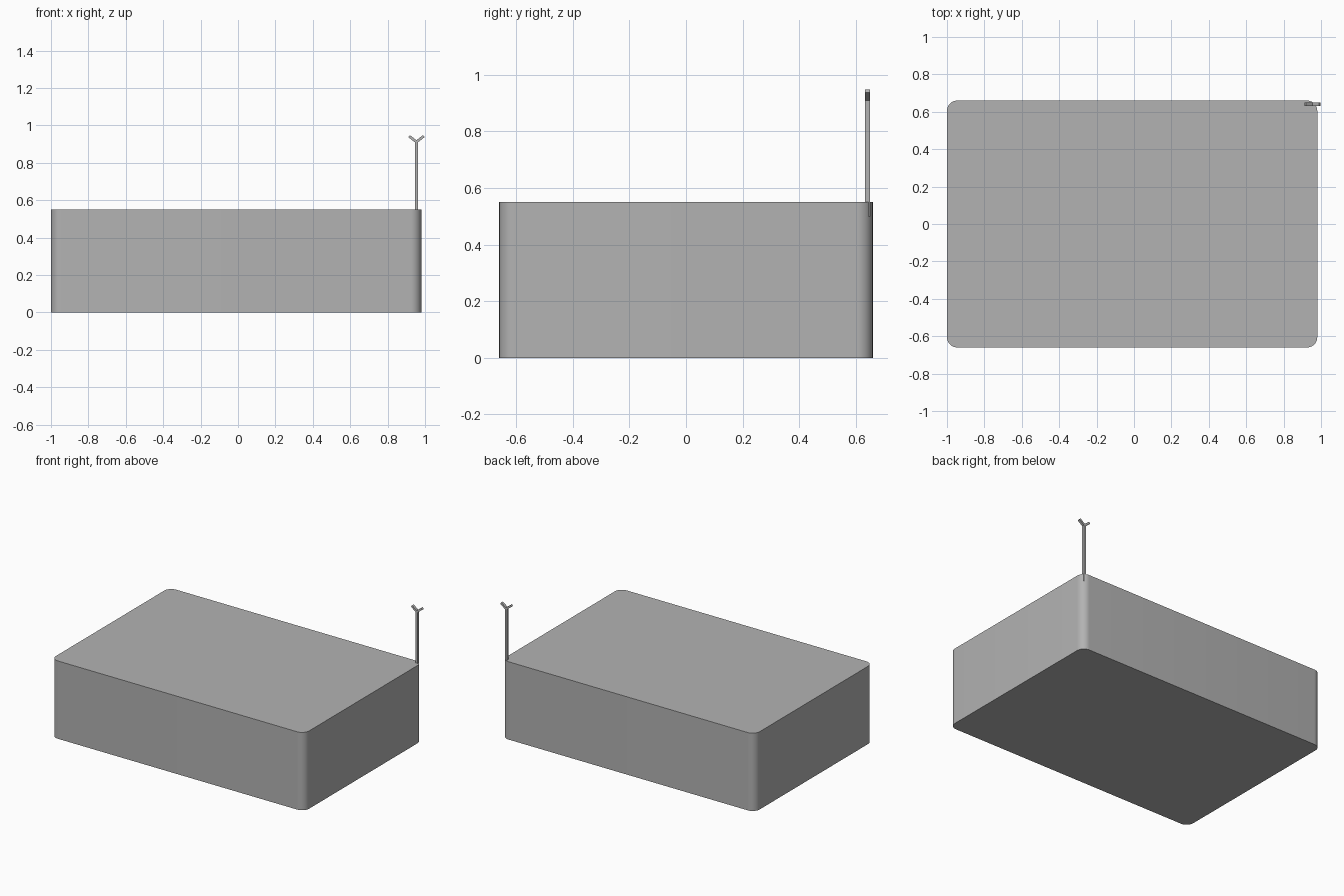
import bpy, bmesh, math
from mathutils import Matrix, Vector

if "Cube" in bpy.data.objects:
    bpy.data.objects.remove(bpy.data.objects["Cube"], do_unlink=True)

grey = bpy.data.materials.new("plain grey")
grey.use_nodes = True
colour = (0.45, 0.45, 0.45, 1)
grey.diffuse_color = colour
grey.node_tree.nodes["Principled BSDF"].inputs["Base Color"].default_value = colour


def make_object(name, bm):
    mesh = bpy.data.meshes.new(name)
    bm.to_mesh(mesh)
    bm.free()
    mesh.materials.append(grey)
    obj = bpy.data.objects.new(name, mesh)
    bpy.context.collection.objects.link(obj)
    return obj


def box(name, centre, size, tilt=0.0):
    bm = bmesh.new()
    bmesh.ops.create_cube(bm, size=1)
    bm.transform(Matrix.Translation(centre) @ Matrix.Rotation(tilt, 4, "Y")
                 @ Matrix.Diagonal((*size, 1)))
    return make_object(name, bm)


# Body: block with rounded vertical corners
body_size = Vector((1.98, 1.32, 0.55))
bm = bmesh.new()
bmesh.ops.create_cube(bm, size=1)
bm.transform(Matrix.Translation((-0.01, 0, body_size.z / 2))
             @ Matrix.Diagonal((*body_size, 1)))
uprights = [e for e in bm.edges if abs(e.verts[0].co.z - e.verts[1].co.z) > 0.1]
bmesh.ops.bevel(bm, geom=uprights, offset=0.055, segments=10, profile=0.5,
                affect="EDGES")
body = make_object("body", bm)
bpy.context.view_layer.objects.active = body
body.select_set(True)
bpy.ops.object.shade_smooth_by_angle(angle=math.radians(30))

# Post at the back left corner
post_x, post_y, fork_z = 0.954, 0.641, 0.912
box("post", (post_x, post_y, (0.5 + fork_z) / 2), (0.016, 0.018, fork_z - 0.5))

# Forked tip: two arms rising to either side
arm, tilt = 0.05, math.radians(38)
for name, side in (("left_fork_arm", 1), ("right_fork_arm", -1)):
    reach = Vector((side * math.cos(tilt), 0, math.sin(tilt))) * arm / 2
    box(name, Vector((post_x, post_y, fork_z)) + reach,
        (arm, 0.018, 0.014), -side * tilt)
